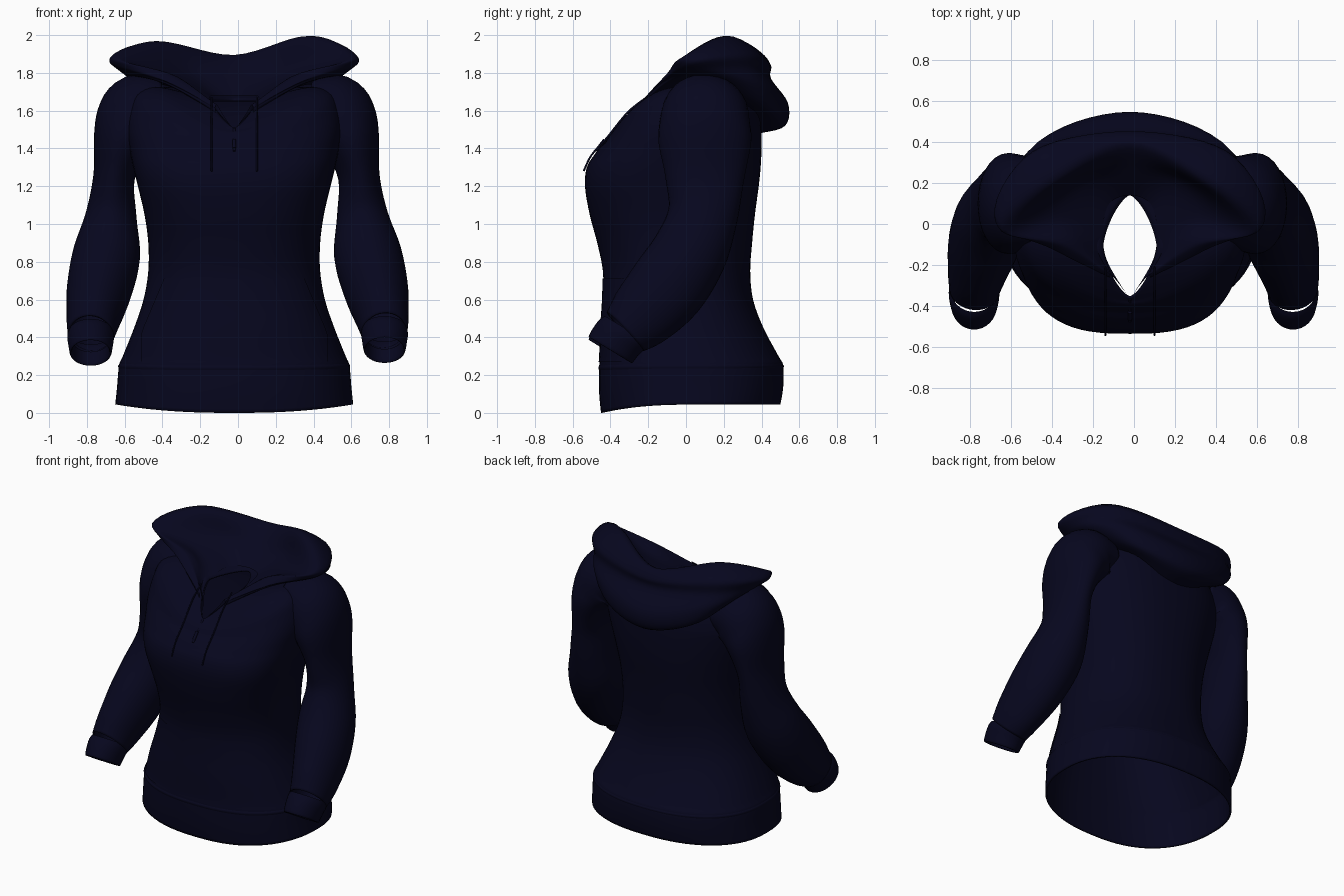
import bpy, bmesh, math
from mathutils import Vector

if "Cube" in bpy.data.objects:
    bpy.data.objects.remove(bpy.data.objects["Cube"])

navy = bpy.data.materials.new("dark_navy_fabric")
navy.diffuse_color = (0.002, 0.002, 0.013, 1)
navy.use_nodes = True
navy.node_tree.nodes["Principled BSDF"].inputs["Base Color"].default_value = navy.diffuse_color


def smooth(pts, n):
    """Catmull-Rom through tuples of any length, n steps per span."""
    out = []
    for i in range(len(pts) - 1):
        p0, p1, p2 = pts[max(i - 1, 0)], pts[i], pts[i + 1]
        p3 = pts[min(i + 2, len(pts) - 1)]
        for k in range(n):
            t = k / n
            out.append(tuple(0.5 * (2 * b + (c - a) * t + (2 * a - 5 * b + 4 * c - d) * t * t
                                    + (3 * b - a - 3 * c + d) * t ** 3)
                             for a, b, c, d in zip(p0, p1, p2, p3)))
    out.append(tuple(pts[-1]))
    return out


def loft(name, rows, closed=True, thick=0.0, hidden=None):
    """Skin rows of points; faces wholly inside another part (hidden) are removed."""
    bm = bmesh.new()
    vs = [[bm.verts.new(p) for p in r] for r in rows]
    n = len(rows[0])
    for r0, r1 in zip(vs, vs[1:]):
        for j in range(n if closed else n - 1):
            k = (j + 1) % n
            bm.faces.new((r0[j], r0[k], r1[k], r1[j]))
    bmesh.ops.recalc_face_normals(bm, faces=bm.faces)
    if hidden:
        gone = {v for v in bm.verts if hidden(v.co)}
        bmesh.ops.delete(bm, geom=[f for f in bm.faces if all(v in gone for v in f.verts)],
                         context="FACES")
    for f in bm.faces:
        f.smooth = True
    me = bpy.data.meshes.new(name)
    bm.to_mesh(me)
    bm.free()
    me.materials.append(navy)
    ob = bpy.data.objects.new(name, me)
    bpy.context.collection.objects.link(ob)
    if thick:
        mod = ob.modifiers.new("thickness", "SOLIDIFY")
        mod.thickness = thick
        mod.offset = -1
    return ob


CX = -0.02


def body_point(row, a, out=0.0):
    """Point on a body ring; a = 0 faces front."""
    z, hw, yf, yb, dip, n = row
    s, c = math.sin(a), math.cos(a)
    if c < 0:
        n = min(n, 2.3)
    e = 2 / n
    x = (hw + out) * math.copysign(abs(s) ** e, s)
    y = (yf + yb) / 2 - ((yb - yf) / 2 + out) * math.copysign(abs(c) ** e, c)
    return (CX + x, y, z - dip * max(c, 0) ** 2)


# body: height, half width, front y, back y, front dip, roundness
BODY = [
    (0.045, .63, -.45, .50, .045, 2.4), (0.14, .62, -.46, .515, .03, 2.4),
    (0.25, .61, -.46, .515, .01, 2.4), (0.30, .59, -.455, .49, 0, 2.4),
    (0.45, .53, -.45, .41, 0, 2.4), (0.60, .48, -.44, .355, 0, 2.4),
    (0.75, .455, -.44, .34, 0, 2.4), (0.90, .455, -.47, .35, 0, 2.5),
    (1.05, .475, -.51, .365, 0, 2.65), (1.20, .51, -.535, .385, 0, 2.8),
    (1.30, .535, -.525, .395, 0, 2.7), (1.40, .555, -.49, .40, .04, 2.5),
    (1.50, .57, -.46, .40, .10, 2.3), (1.60, .56, -.43, .39, .17, 2.2),
    (1.69, .52, -.41, .36, .23, 2.1), (1.725, .42, -.39, .31, .24, 2),
    (1.70, .28, -.375, .24, .205, 1.8), (1.66, .13, -.36, .14, .15, 1.45)]
BODY_ROWS = smooth(BODY, 4)

# sleeves: centre x, y, z, outward radius, fore-aft radius
SLEEVE = [(.38, .11, 1.63, .14, .19), (.50, .105, 1.60, .20, .225), (.565, .10, 1.53, .19, .24),
          (.61, .10, 1.43, .15, .245),
          (.648, .10, 1.25, .11, .21), (.665, .09, 1.05, .135, .185), (.69, .02, .85, .178, .20),
          (.732, -.10, .665, .172, .208), (.765, -.235, .515, .142, .182),
          (.777, -.322, .43, .123, .142)]
CUFF = [(.777, -.318, .445, .116, .13), (.778, -.335, .42, .124, .143),
        (.778, -.37, .38, .119, .14), (.778, -.40, .335, .11, .135), (.778, -.395, .345, .098, .12),
        (.778, -.36, .40, .096, .118)]


def frames(path, tangent=None):
    for i, p in enumerate(path):
        a, b = path[max(i - 1, 0)], path[min(i + 1, len(path) - 1)]
        t = tangent or (Vector(b[:3]) - Vector(a[:3])).normalized()
        u = (Vector((1, 0, 0)) - t * t.x).normalized()
        yield p, t, u, t.cross(u)


def tube(path, side, tangent=None):
    rows = []
    for p, t, u, v in frames(path, tangent):
        low = max(0, min(1, (1.2 - p[2]) / 0.7))      # slight difference between the arms
        ring = []
        for j in range(32):
            g = 2 * math.pi * j / 32
            q = Vector(p[:3]) + u * p[3] * math.cos(g) + v * p[4] * math.sin(g)
            ring.append((side * q.x - 0.008 * (1 - low) - 0.002 * low, q.y,
                         q.z - (0.015 * low if side < 0 else 0)))
        rows.append(ring)
    return rows


SLEEVE_FRAMES = [f for f in frames(smooth(SLEEVE, 5)) if 1.3 < f[0][2] < 1.62]


def in_sleeve(co):
    if co.z < 1.3:
        return False
    q = Vector((abs(co.x + 0.008), co.y, co.z))
    for p, t, u, v in SLEEVE_FRAMES:
        d = q - Vector(p[:3])
        if abs(d.dot(t)) < 0.03 and (d.dot(u) / p[3]) ** 2 + (d.dot(v) / p[4]) ** 2 < 0.75:
            return True
    return False


def in_body(co):
    if not 1.2 < co.z < 1.68:
        return False
    z, hw, yf, yb, dip, n = min(BODY_ROWS[:58], key=lambda r: abs(r[0] - co.z))
    h = (yb - yf) / 2
    return (abs(co.x - CX) / hw) ** 2.2 + (abs(co.y - (yf + yb) / 2) / h) ** 2.2 < 0.78


N = 72
loft("body", [[body_point(r, 2 * math.pi * j / N) for j in range(N)] for r in BODY_ROWS],
     thick=0.012, hidden=in_sleeve)
for side, label in ((1, "left"), (-1, "right")):
    loft(label + "_sleeve", tube(smooth(SLEEVE, 5), side), thick=0.012, hidden=in_body)
    loft(label + "_cuff", tube(smooth(CUFF, 3), side, Vector((0, -.52, -.85)).normalized()))

# hem band seam
hem = [(0.235, .612, -.46, .515, .01, 2.4), (0.25, .614, -.464, .518, .01, 2.4),
       (0.265, .603, -.457, .505, .01, 2.4)]
loft("hem_seam", [[body_point(r, 2 * math.pi * j / N) for j in range(N)] for r in smooth(hem, 3)])

# front pocket follows the body surface
rows = []
for r in [q for q in BODY_ROWS if 0.27 < q[0] < 0.74]:
    w = 0.49 if r[0] < 0.42 else 0.49 - (r[0] - 0.42) * 0.42
    amax = math.asin(min(1, w / r[1]) ** (r[5] / 2))
    rows.append([body_point(r, amax * (j / 16 - 1), 0.005) for j in range(33)])
loft("front_pocket", rows, closed=False)

# lowered hood: half curves from front to back, inner neck out to draped base
HOOD = [
    [(.015, -.345, 1.515), (.115, -.17, 1.62), (.13, -.02, 1.67), (.10, .10, 1.68), (0, .14, 1.68)],
    [(.06, -.28, 1.58), (.24, -.09, 1.74), (.34, .04, 1.78), (.22, .22, 1.80), (0, .26, 1.79)],
    [(.09, -.25, 1.63), (.33, -.10, 1.79), (.60, -.03, 1.875), (.39, .20, 1.995), (0, .39, 1.895)],
    [(.10, -.26, 1.62), (.36, -.13, 1.76), (.66, .03, 1.86), (.47, .34, 1.91), (0, .45, 1.84)],
    [(.10, -.26, 1.61), (.36, -.12, 1.75), (.62, .06, 1.82), (.46, .36, 1.82), (0, .45, 1.77)],
    [(.10, -.26, 1.60), (.36, -.11, 1.74), (.57, .08, 1.79), (.45, .40, 1.73), (0, .54, 1.64)],
    [(.10, -.26, 1.59), (.34, -.07, 1.73), (.48, .10, 1.76), (.38, .42, 1.62), (0, .525, 1.52)],
    [(.09, -.25, 1.57), (.30, -.04, 1.71), (.42, .10, 1.73), (.32, .36, 1.60), (0, .39, 1.48)]]
rows = []
for h in HOOD:
    full = h + [(-x, y, z - 0.03 * min(1, x / .38) * (z > 1.95)) for x, y, z in reversed(h[:-1])]
    rows.append([(x + CX, y, z) for x, y, z in smooth(full, 7)])
loft("hood", [smooth(c, 5) for c in zip(*rows)], closed=False)


def cord(name, pts, r):
    cu = bpy.data.curves.new(name, "CURVE")
    cu.dimensions = "3D"
    cu.bevel_depth = r
    cu.bevel_resolution = 2
    cu.use_fill_caps = True
    sp = cu.splines.new("POLY")
    pts = smooth(pts, 5)
    sp.points.add(len(pts) - 1)
    for q, p in zip(sp.points, pts):
        q.co = (*p, 1)
    cu.materials.append(navy)
    bpy.context.collection.objects.link(bpy.data.objects.new(name, cu))


# drawstrings
for side, label in ((1, "left"), (-1, "right")):
    x = CX + side * 0.12
    cord(label + "_drawstring", [(x, -.21, 1.67), (x, -.31, 1.59), (x, -.42, 1.455),
                                 (x, -.50, 1.365), (x, -.542, 1.28)], 0.005)

# zip below the neck opening
cord("zip", [(CX, -.365, 1.505), (CX, -.42, 1.44), (CX, -.475, 1.385)], 0.007)
cord("zip_pull", [(CX, -.43, 1.445), (CX, -.465, 1.40)], 0.01)
